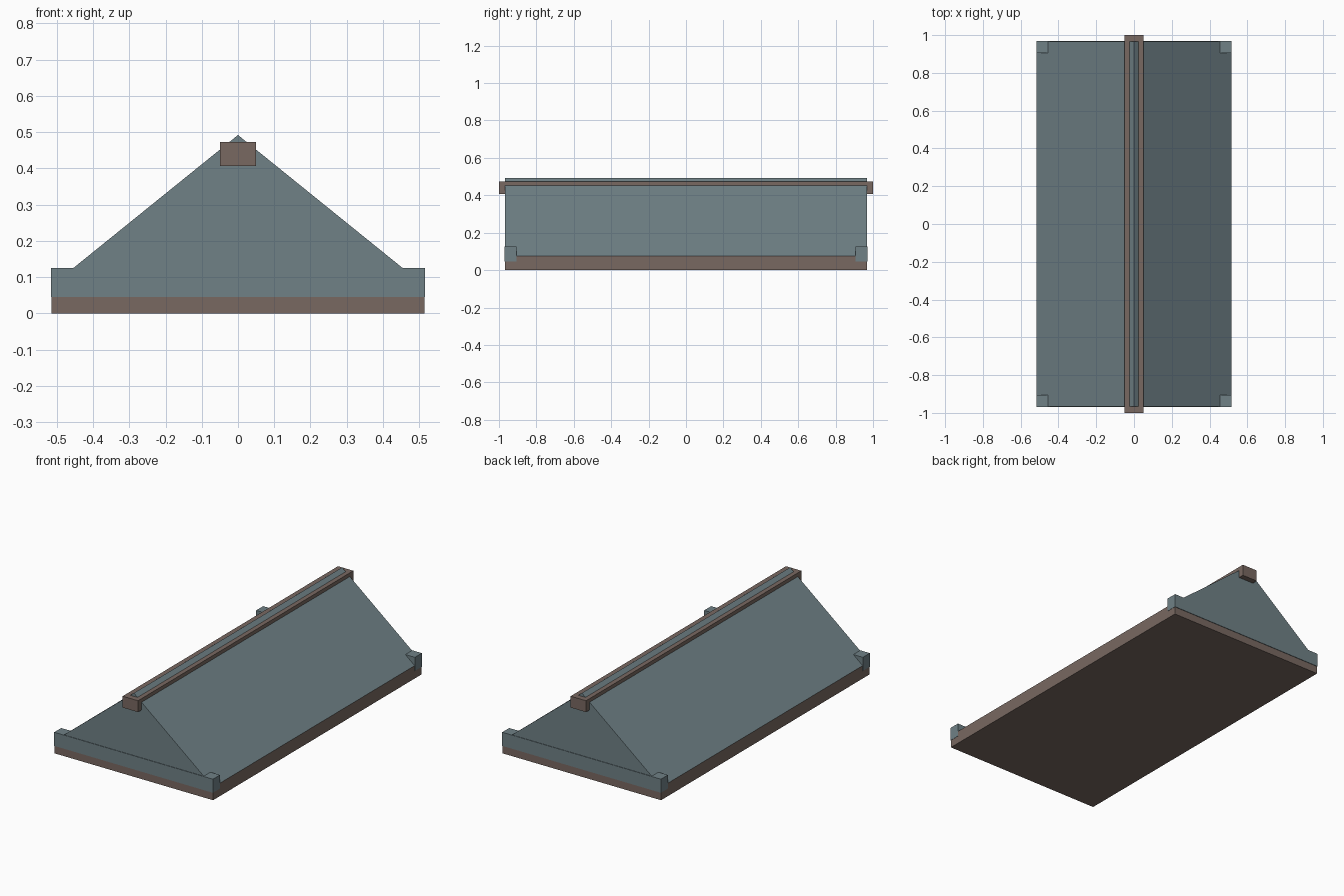
import bpy

if "Cube" in bpy.data.objects:
    bpy.data.objects.remove(bpy.data.objects["Cube"])


def material(name, color):
    m = bpy.data.materials.new(name)
    m.diffuse_color = color
    m.use_nodes = True
    m.node_tree.nodes["Principled BSDF"].inputs["Base Color"].default_value = m.diffuse_color
    return m


wood = material("brown_wood", (0.19, 0.14, 0.12, 1))
slate = material("blue_grey_slate", (0.16, 0.22, 0.24, 1))


def extrude_y(name, profile, y0, y1, mat):
    """Extrude a closed xz profile (counter-clockwise from the front) along y."""
    n = len(profile)
    verts = [(x, y, z) for y in (y0, y1) for x, z in profile]
    faces = [tuple(range(n)), tuple(reversed(range(n, 2 * n)))]
    faces += [(i, i + n, (i + 1) % n + n, (i + 1) % n) for i in range(n)]
    mesh = bpy.data.meshes.new(name)
    mesh.from_pydata(verts, [], faces)
    mesh.materials.append(mat)
    ob = bpy.data.objects.new(name, mesh)
    bpy.context.collection.objects.link(ob)
    return ob


def rect(hx, z0, z1):
    return [(-hx, z0), (hx, z0), (hx, z1), (-hx, z1)]


HX, HY, EAVE = 0.515, 0.967, 0.076

# Brown slab under the roof
extrude_y("base_slab", rect(HX, 0, EAVE), -HY, HY, wood)

# Gabled roof
extrude_y("roof", [(-HX, EAVE), (HX, EAVE), (0, 0.492)], -HY, HY, slate)

# Cross beams at both gable ends; only their corners stand out of the slopes
for name, s in (("front_beam", -1), ("back_beam", 1)):
    y0, y1 = sorted((s * 0.905, s * 0.97))
    extrude_y(name, rect(HX + 0.001, 0.045, 0.125), y0, y1, slate)

# Ridge beam, running past both gables
extrude_y("ridge_beam", rect(0.05, 0.406, 0.473), -1, 1, wood)
